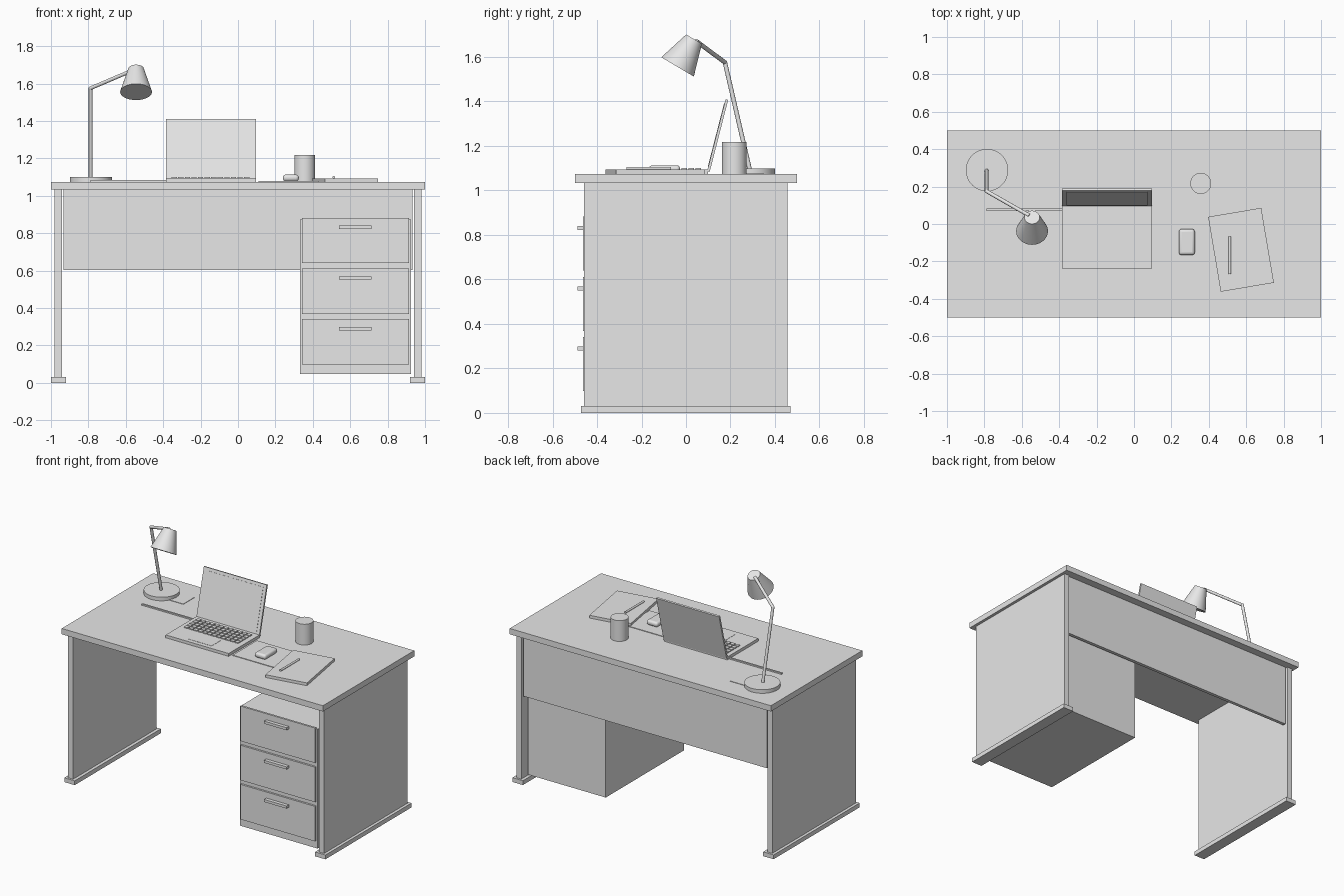
import bpy, bmesh, math
from mathutils import Vector, Matrix

if "Cube" in bpy.data.objects:
    bpy.data.objects.remove(bpy.data.objects["Cube"])

grey = bpy.data.materials.new("plain_grey")
grey.diffuse_color = (0.8, 0.8, 0.8, 1)
grey.use_nodes = True
grey.node_tree.nodes["Principled BSDF"].inputs["Base Color"].default_value = grey.diffuse_color


def finish(name, bm):
    """Turn a bmesh into a named object with the shared material."""
    bmesh.ops.recalc_face_normals(bm, faces=bm.faces)
    me = bpy.data.meshes.new(name)
    bm.to_mesh(me)
    bm.free()
    me.materials.append(grey)
    ob = bpy.data.objects.new(name, me)
    bpy.context.scene.collection.objects.link(ob)
    return ob


def add_box(bm, x, y, z):
    """Add a box given (min, max) ranges."""
    size = [r[1] - r[0] for r in (x, y, z)]
    mid = [(r[0] + r[1]) / 2 for r in (x, y, z)]
    m = Matrix.Translation(mid) @ Matrix.Diagonal((*size, 1))
    return bmesh.ops.create_cube(bm, size=1, matrix=m)["verts"]


def box(name, x, y, z):
    bm = bmesh.new()
    add_box(bm, x, y, z)
    return finish(name, bm)


def smooth(ob):
    bpy.ops.object.select_all(action='DESELECT')
    ob.select_set(True)
    bpy.context.view_layer.objects.active = ob
    bpy.ops.object.shade_smooth_by_angle(angle=math.radians(35))


def rod(name, a, b, r1, r2=None, sides=32):
    """Cylinder or cone from point a to point b."""
    a, b = Vector(a), Vector(b)
    d = b - a
    m = Matrix.Translation((a + b) / 2) @ d.to_track_quat('Z', 'Y').to_matrix().to_4x4()
    bm = bmesh.new()
    bmesh.ops.create_cone(bm, cap_ends=True, segments=sides, radius1=r1,
                          radius2=r1 if r2 is None else r2, depth=d.length, matrix=m)
    ob = finish(name, bm)
    smooth(ob)
    return ob


TOP = 1.074

# Desk frame
box("desk_top", (-1, 1), (-0.5, 0.5), (1.034, TOP))
for side, s in (("left", -1), ("right", 1)):
    xs = sorted((s * 0.942, s * 0.98))
    box(side + "_side_panel", xs, (-0.458, 0.456), (0.028, 1.034))
    xs = sorted((s * 0.92, s * 1.0))
    box(side + "_foot", xs, (-0.472, 0.47), (0, 0.03))
box("back_panel", (-0.932, 0.932), (0.422, 0.445), (0.602, 1.034))

# Drawer pedestal
box("drawer_cabinet", (0.331, 0.925), (-0.45, 0.405), (0.046, 0.872))
for i in range(3):
    z = 0.098 + i * 0.271
    box(f"drawer_front_{i + 1}", (0.342, 0.914), (-0.463, -0.449), (z, z + 0.242))
    box(f"drawer_handle_{i + 1}", (0.541, 0.713), (-0.487, -0.462), (z + 0.182, z + 0.2))

# Desk lamp
knee = (-0.788, 0.175, 1.575)
rod("lamp_base", (-0.786, 0.288, TOP), (-0.786, 0.288, 1.099), 0.113, sides=48)
rod("lamp_lower_arm", (-0.788, 0.286, 1.095), knee, 0.01, sides=16)
rod("lamp_upper_arm", knee, (-0.56, 0.045, 1.672), 0.01, sides=16)
rod("lamp_shade", (-0.545, -0.038, 1.555), (-0.545, 0.036, 1.68), 0.085, 0.041, sides=48)
bm = bmesh.new()
bmesh.ops.create_uvsphere(bm, u_segments=16, v_segments=10, radius=0.0105,
                          matrix=Matrix.Translation(knee))
smooth(finish("lamp_knee_joint", bm))

# Laptop base, keys and trackpad
box("laptop_base", (-0.386, 0.096), (-0.239, 0.1), (TOP, 1.094))
bm = bmesh.new()
cols, rows = 12, 5
for c in range(cols):
    for r in range(rows):
        x, y = -0.355 + c * 0.0352, -0.085 + r * 0.032
        add_box(bm, (x, x + 0.028), (y, y + 0.025), (1.093, 1.1))
finish("laptop_keys", bm)
box("laptop_trackpad", (-0.235, -0.055), (-0.21, -0.105), (1.093, 1.0955))

# Laptop lid with screen plate, leaning back
bm = bmesh.new()
add_box(bm, (-0.386, 0.096), (0, 0.012), (0, 0.333))
add_box(bm, (-0.362, 0.073), (-0.002, 0.001), (0.022, 0.313))
lid = finish("laptop_lid", bm)
lid.location = (0, 0.095, 1.087)
lid.rotation_euler.x = math.radians(-14.4)

# Mouse on a thin mat
box("mouse_mat", (0.11, 0.43), (-0.215, 0.05), (TOP, TOP + 0.004))
mouse = box("mouse", (0.24, 0.325), (-0.166, -0.027), (TOP + 0.004, 1.113))
bev = mouse.modifiers.new("rounding", 'BEVEL')
bev.width, bev.segments = 0.015, 4
smooth(mouse)

# Notebook and pen
book = box("notebook", (-0.144, 0.144), (-0.203, 0.203), (TOP, 1.093))
book.location = (0.572, -0.138, 0)
book.rotation_euler.z = math.radians(9.6)
rod("pen", (0.512, -0.267, 1.099), (0.512, -0.067, 1.099), 0.007, sides=12)

# Cup, cable and note card
rod("cup", (0.357, 0.217, TOP), (0.357, 0.217, 1.218), 0.056, sides=48)
box("laptop_cable", (-0.788, -0.385), (0.07, 0.082), (TOP, TOP + 0.009))
box("note_card", (-0.73, -0.58), (0.23, 0.35), (TOP, TOP + 0.003))
